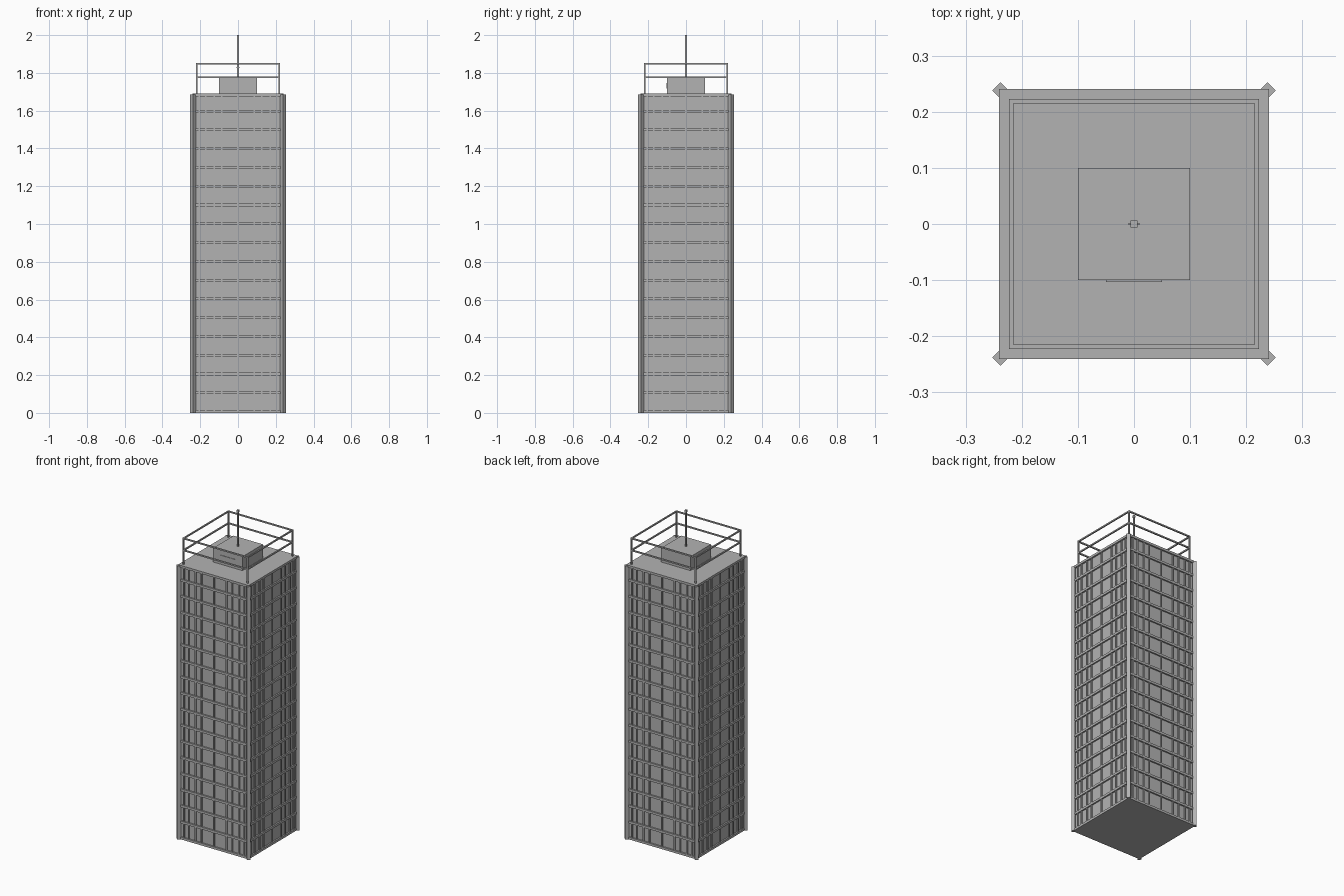
import bpy, bmesh, math
from mathutils import Matrix, Vector

if "Cube" in bpy.data.objects:
    bpy.data.objects.remove(bpy.data.objects["Cube"])

grey = bpy.data.materials.new("concrete grey")
grey.diffuse_color = (0.45, 0.45, 0.45, 1)
grey.use_nodes = True
grey.node_tree.nodes["Principled BSDF"].inputs["Base Color"].default_value = grey.diffuse_color

H = 1.69          # roof height
FLOORS = 17
STEP = H / FLOORS


def build(name, boxes):
    """One object from boxes given as (centre, size, turn about z)."""
    bm = bmesh.new()
    for centre, size, turn in boxes:
        m = (Matrix.Translation(Vector(centre)) @ Matrix.Rotation(turn, 4, 'Z')
             @ Matrix.Diagonal((*size, 1)))
        bmesh.ops.create_cube(bm, size=1, matrix=m)
    mesh = bpy.data.meshes.new(name)
    bm.to_mesh(mesh)
    bm.free()
    mesh.materials.append(grey)
    obj = bpy.data.objects.new(name, mesh)
    bpy.context.collection.objects.link(obj)
    return obj


def around(x, r, z, size):
    """The same box on all four sides."""
    out = []
    for k in range(4):
        a = k * math.pi / 2
        p = Matrix.Rotation(a, 3, 'Z') @ Vector((x, -r, z))
        out.append((p, size, a))
    return out


corners = [(sx, sy) for sx in (-1, 1) for sy in (-1, 1)]

# Recessed wall core
build("tower_walls", [((0, 0, H / 2), (0.462, 0.462, H - 0.004), 0)])

# Projecting floor bands, roof slab on top
T = 0.014
build("floor_bands", [((0, 0, i * STEP + T / 2), (0.48, 0.48, T), 0)
                      for i in range(FLOORS)])
build("roof_slab", [((0, 0, H - T / 2), (0.482, 0.482, T), 0)])

# Window mullions between the bands, symmetric about each face
mullions = []
for i in range(FLOORS):
    z = (i + 0.5) * STEP + T / 2
    for x in (-0.205, -0.172, -0.125, -0.086, 0, 0.086, 0.125, 0.172, 0.205):
        mullions += around(x, 0.233, z, (0.008, 0.009, STEP - T))
build("window_mullions", mullions)

# Diamond corner columns
build("corner_columns", [((sx * 0.238, sy * 0.238, 0.8425), (0.021, 0.021, 1.685), math.pi / 4)
                         for sx, sy in corners])

# Roof plant room with a thin vent plate
build("plant_room", [((0, 0, 1.7325), (0.2, 0.2, 0.087), 0)])
build("plant_room_vent", [((0, -0.101, 1.732), (0.1, 0.004, 0.03), 0)])

# Roof railing: four posts and two rail loops
R, W = 0.2185, 0.008
build("railing_posts", [((sx * R, sy * R, (H + 1.853) / 2), (W, W, 1.853 - H), 0)
                        for sx, sy in corners])
rails = []
for z in (1.776, 1.849):
    rails += around(0, R, z, (2 * R + W, W, W))
build("railing_rails", rails)

# Antenna mast with a small crossbar and tip
build("antenna_mast", [((0, 0, 1.885), (0.008, 0.008, 0.23), 0),
                       ((0, 0, 1.993), (0.012, 0.012, 0.014), 0)])
build("antenna_crossbar", [((0, 0, 1.83), (0.02, 0.003, 0.003), 0)])
